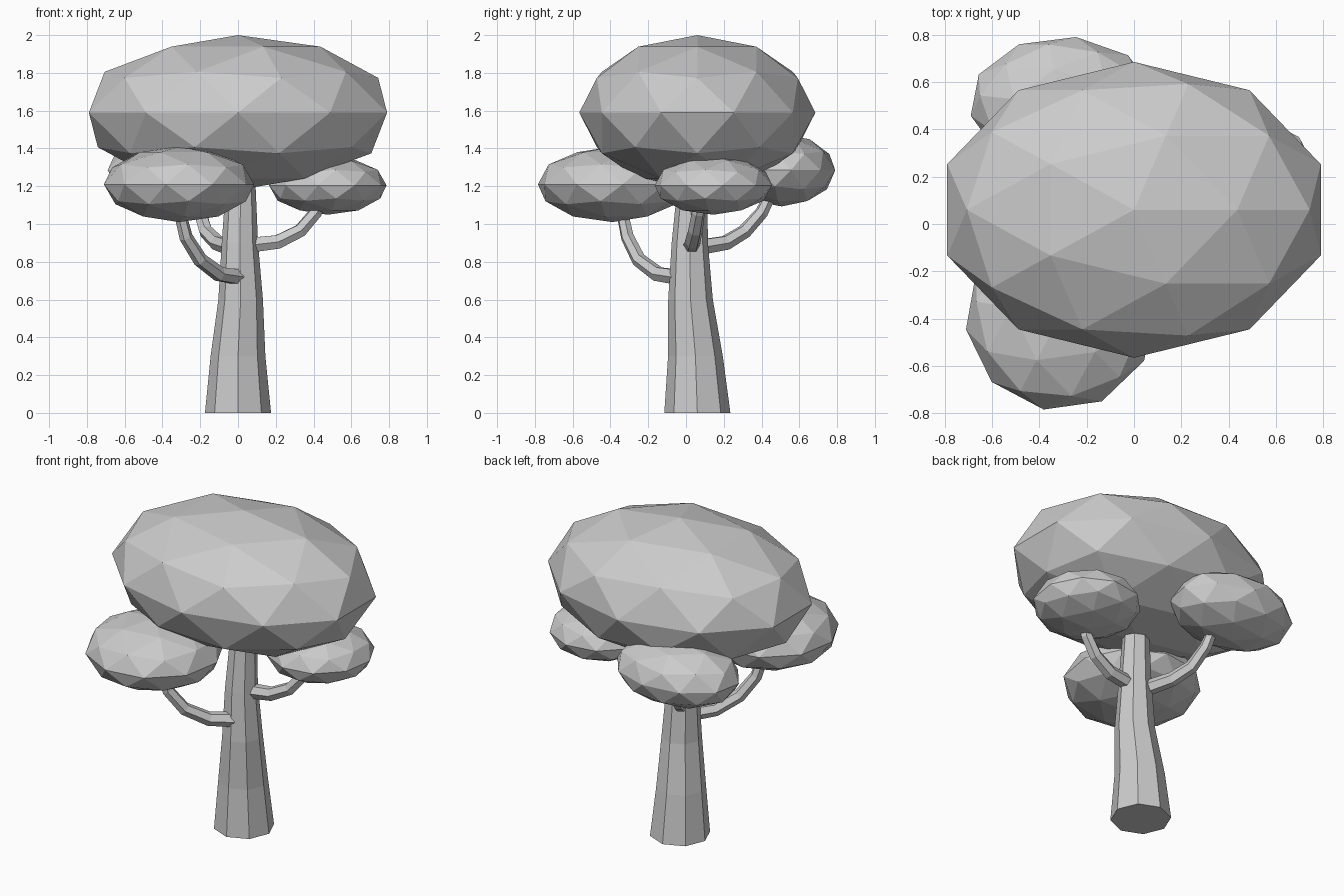
import bpy, bmesh, math
from mathutils import Vector, Matrix

if "Cube" in bpy.data.objects:
    bpy.data.objects.remove(bpy.data.objects["Cube"])


def link(name, bm):
    bmesh.ops.recalc_face_normals(bm, faces=bm.faces)
    mesh = bpy.data.meshes.new(name)
    bm.to_mesh(mesh)
    bm.free()
    obj = bpy.data.objects.new(name, mesh)
    bpy.context.collection.objects.link(obj)
    return obj


def foliage(name, centre, radii, turn):
    bm = bmesh.new()
    bmesh.ops.create_icosphere(bm, subdivisions=2, radius=1)
    bm.transform(Matrix.Translation(centre) @ Matrix.Diagonal((*radii, 1))
                 @ Matrix.Rotation(math.radians(turn), 4, 'Z'))
    return link(name, bm)


def tube(name, points, radii, sides, level=False):
    """Capped low-poly tube; level keeps every ring horizontal."""
    bm = bmesh.new()
    pts = [Vector(p) for p in points]
    rings = []
    for i, (p, r) in enumerate(zip(pts, radii)):
        if level:
            u, v = Vector((1, 0, 0)), Vector((0, 1, 0))
        else:
            t = (pts[min(i + 1, len(pts) - 1)] - pts[max(i - 1, 0)]).normalized()
            u = t.cross(Vector((0, 0, 1))).normalized()
            v = t.cross(u)
        angles = [2 * math.pi * k / sides for k in range(sides)]
        rings.append([bm.verts.new(p + r * (u * math.cos(a) + v * math.sin(a)))
                      for a in angles])
    for a, b in zip(rings, rings[1:]):
        for k in range(sides):
            n = (k + 1) % sides
            bm.faces.new((a[k], a[n], b[n], b[k]))
    bm.faces.new(rings[0])
    bm.faces.new(rings[-1])
    return link(name, bm)


# Tapered, slightly bent trunk
tube("trunk",
     [(0, .06, 0), (0, .05, .3), (.014, .024, .6), (.01, .02, .9), (.015, .036, 1.25)],
     [.175, .145, .118, .096, .076], 8, level=True)

# Curved branches
branch_radii = [.045, .042, .039, .036, .032]
tube("front_branch",
     [(0, -.05, .72), (-.10, -.15, .735), (-.20, -.25, .81),
      (-.275, -.31, .93), (-.31, -.34, 1.07)], branch_radii, 6)
tube("right_branch",
     [(.08, .03, .89), (.21, .035, .905), (.33, .05, .965),
      (.41, .065, 1.06), (.44, .08, 1.13)], branch_radii, 6)
tube("back_branch",
     [(-.05, .09, .88), (-.11, .21, .90), (-.17, .31, .96),
      (-.20, .40, 1.06), (-.21, .44, 1.14)], branch_radii, 6)

# Leaf masses
foliage("main_canopy", (0, .06, 1.59), (.83, .625, .41), 0)
foliage("front_foliage", (-.312, -.39, 1.21), (.402, .4, .2), 26)
foliage("right_foliage", (.475, .145, 1.205), (.315, .315, .156), 27)
foliage("back_foliage", (-.30, .507, 1.285), (.396, .286, .192), 28)
